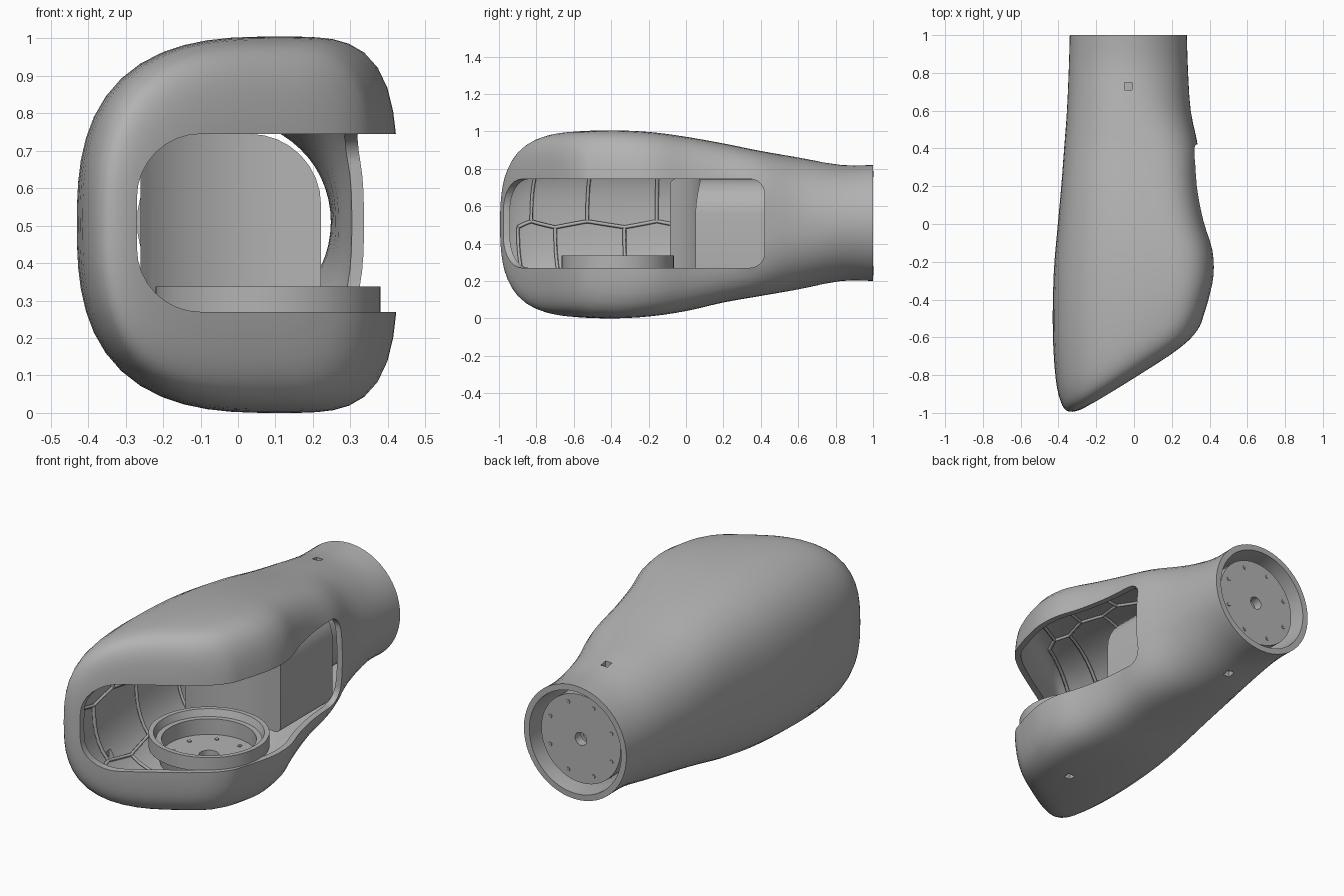
import bpy, bmesh, math
from mathutils import Vector

if "Cube" in bpy.data.objects:
    bpy.data.objects.remove(bpy.data.objects["Cube"])

grey = bpy.data.materials.new("plain grey")
grey.use_nodes = True
GREY = (0.45, 0.45, 0.45, 1)
grey.diffuse_color = GREY
grey.node_tree.nodes["Principled BSDF"].inputs["Base Color"].default_value = GREY


def make(name, bm):
    bmesh.ops.recalc_face_normals(bm, faces=bm.faces[:])
    mesh = bpy.data.meshes.new(name)
    bm.to_mesh(mesh)
    bm.free()
    mesh.materials.append(grey)
    ob = bpy.data.objects.new(name, mesh)
    bpy.context.collection.objects.link(ob)
    return ob


def activate(ob):
    bpy.ops.object.select_all(action='DESELECT')
    ob.select_set(True)
    bpy.context.view_layer.objects.active = ob


def smooth(ob, angle=35):
    activate(ob)
    bpy.ops.object.shade_smooth_by_angle(angle=math.radians(angle))


def cut(ob, cutter):
    cutter.hide_render = True
    mod = ob.modifiers.new("cut", 'BOOLEAN')
    mod.object, mod.operation, mod.solver = cutter, 'DIFFERENCE', 'EXACT'
    activate(ob)
    bpy.ops.object.modifier_apply(modifier=mod.name)
    bpy.data.objects.remove(cutter)


def rounded(a0, a1, b0, b1, radii, steps=8):
    """Rounded rectangle; radii run from the high-high corner anticlockwise."""
    pts = []
    corners = ((a1, b1, -1, -1), (a0, b1, 1, -1), (a0, b0, 1, 1), (a1, b0, -1, 1))
    for q, ((a, b, sa, sb), r) in enumerate(zip(corners, radii)):
        for i in range(steps + 1):
            t = math.pi / 2 * (q + i / steps)
            pts.append((a + sa * r + r * math.cos(t), b + sb * r + r * math.sin(t)))
    return pts


def prism(name, pts, axis, lo, hi):
    """Extrude a profile along x or y."""
    bm = bmesh.new()
    place = (lambda p, h: (h, p[0], p[1])) if axis == 'x' else (lambda p, h: (p[0], h, p[1]))
    ends = [[bm.verts.new(place(p, h)) for p in pts] for h in (lo, hi)]
    bm.faces.new(ends[0])
    bm.faces.new(ends[1])
    n = len(pts)
    for i in range(n):
        j = (i + 1) % n
        bm.faces.new((ends[0][i], ends[0][j], ends[1][j], ends[1][i]))
    return make(name, bm)


def lathe(name, profile, center, axis='z', sides=48):
    """Revolve closed (radius, height) loop about an axis."""
    bm = bmesh.new()
    rings = []
    for i in range(sides):
        c, s = math.cos(math.tau * i / sides), math.sin(math.tau * i / sides)
        rings.append([bm.verts.new(Vector(center) + Vector(
            (r * c, r * s, h) if axis == 'z' else (r * c, h, r * s))) for r, h in profile])
    n = len(profile)
    for i in range(sides):
        a, b = rings[i], rings[(i + 1) % sides]
        for j in range(n):
            k = (j + 1) % n
            bm.faces.new((a[j], a[k], b[k], b[j]))
    ob = make(name, bm)
    smooth(ob)
    return ob


# Shell stations: y, slant, x min, x max, z min, z max, squareness
stations = [
    (1.0, 0, -.34, .28, .2, .82, 0), (.83, 0, -.345, .285, .2, .82, 0),
    (.6, 0, -.355, .3, .155, .86, .15), (.4, 0, -.37, .34, .12, .895, .5),
    (.2, 0, -.385, .345, .085, .935, .75), (0, .05, -.405, .375, .04, .97, .85),
    (-.2, .15, -.425, .42, .012, .995, .95), (-.42, .35, -.43, .425, 0, 1.005, 1),
    (-.6, .52, -.415, .4, .006, 1, 1), (-.7, .6, -.39, .375, .022, .985, 1)]
# Slanted nose closes towards the opening
for scale, y in ((.93, -.762), (.8, -.797), (.62, -.812), (.48, -.816)):
    stations.append((y, .63, -.385 * scale, .38 * scale, .5 - .478 * scale, .5 + .485 * scale, 1))


def station(t):
    i = min(int(t), len(stations) - 2)
    f = t - i
    p = [stations[max(0, min(len(stations) - 1, i + d))] for d in (-1, 0, 1, 2)]
    return [b + .5 * f * (c - a + f * (2 * a - 5 * b + 4 * c - d + f * (3 * (b - c) + d - a)))
            for a, b, c, d in zip(*p)]


def shell_point(t, angle, inset=1):
    y, slant, x0, x1, z0, z1, sq = station(t)
    c, s = math.cos(angle), math.sin(angle)
    n = 2 + sq * (1.9 if c > 0 else .75)
    r = inset / (abs(c) ** n + abs(s) ** n) ** (1 / n)
    # crown of the section leans towards the open side
    crown = (x0 + x1) / 2 + .12 * sq * (x1 - x0)
    x = crown + r * c * (x1 - crown if c > 0 else crown - x0)
    return Vector((x, y + slant * x, (z0 + z1) / 2 + r * s * (z1 - z0) / 2))


# Hollow outer shell
SIDES, SUB = 56, 3
bm = bmesh.new()
rows = [[bm.verts.new(shell_point(i / SUB, math.tau * j / SIDES)) for j in range(SIDES)]
        for i in range((len(stations) - 1) * SUB + 1)]
for a, b in zip(rows, rows[1:]):
    for j in range(SIDES):
        k = (j + 1) % SIDES
        bm.faces.new((a[j], a[k], b[k], b[j]))
shell = make("outer_shell", bm)
wall = shell.modifiers.new("wall", 'SOLIDIFY')
wall.thickness, wall.offset = .032, -1
activate(shell)
bpy.ops.object.modifier_apply(modifier=wall.name)

# Wrap-around opening and small screw holes
cut(shell, prism("front_cutter", rounded(-.27, 1, .27, .745, (.01, .17, .17, .01)), 'y', -1.5, -.45))
cut(shell, prism("side_cutter", rounded(-1.5, .42, .27, .745, (.08, .01, .01, .08)), 'x', .05, 1))
for x, y, low, high in ((-.03, .73, -.1, 1.1), (.12, -.38, -.1, .15), (-.34, -.62, -.1, .22)):
    cut(shell, prism("screw_cutter", [(x - .02, low), (x + .02, low), (x + .02, high), (x - .02, high)],
                     'y', y - .02, y + .02))
smooth(shell)

# Stiffening ribs: flattened honeycomb on the inner wall
rib_data = bpy.data.curves.new("inner_ribs", 'CURVE')
rib_data.dimensions = '3D'
rib_data.bevel_depth, rib_data.bevel_resolution = .01, 0
rib_data.materials.append(grey)


def rib(t0, a0, t1, a1, steps=6):
    line = rib_data.splines.new('POLY')
    line.points.add(steps)
    for i, p in enumerate(line.points):
        f = i / steps
        spot = shell_point(t0 + (t1 - t0) * f, math.radians(a0 + (a1 - a0) * f), .92)
        p.co = (*spot, 1)


for row, angle in enumerate(range(80, 281, 40)):
    for col in range(4):
        t = 4.3 + col * 1.3 + (row % 2) * .65
        rib(t, angle - 18, t, angle + 18)
        for side in (-.65, .65):
            rib(t, angle + 18, t + side, angle + 22)
ribs = bpy.data.objects.new("inner_ribs", rib_data)
bpy.context.collection.objects.link(ribs)

# Inner housing with a hollow front face wrapped round the joint
JOINT = (.08, -.365, 0)
housing = prism("inner_housing", rounded(-.26, .222, .2, .745, (.19, .03, .05, .05)), 'y', -.2, .5)
cut(housing, lathe("joint_clearance", [(.001, -1), (.44, -1), (.44, 2), (.001, 2)], JOINT, sides=64))
smooth(housing)

# Joint ring with a stepped seat and floor
lathe("joint_ring", [(.3, .262), (.3, .337), (.275, .337), (.262, .3), (.235, .3), (.235, .215),
                     (.05, .215), (.05, .18), (.245, .18), (.26, .262)], JOINT)

# Rear drive: tube, recessed flange with a centre hole
FLANGE = (-.03, 0, .51)
lathe("rear_flange", [(.035, .88), (.035, .95), (.24, .95), (.24, .45), (.2, .45), (.2, .88)], FLANGE, 'y')
lathe("rear_bore", [(.02, .86), (.02, .9), (.04, .9), (.04, .86)], FLANGE, 'y', 16)

# Bolt heads
for i in range(8):
    a = math.tau * (i + .5) / 8
    c, s = math.cos(a), math.sin(a)
    bolt = [(.001, 0), (.011, 0), (.011, .006), (.001, .006)]
    lathe("flange_bolt", bolt, (FLANGE[0] + .2 * c, .949, FLANGE[2] + .2 * s), 'y', 8)
    lathe("joint_bolt", bolt, (JOINT[0] + .18 * c, JOINT[1] + .18 * s, .214), 'z', 8)
